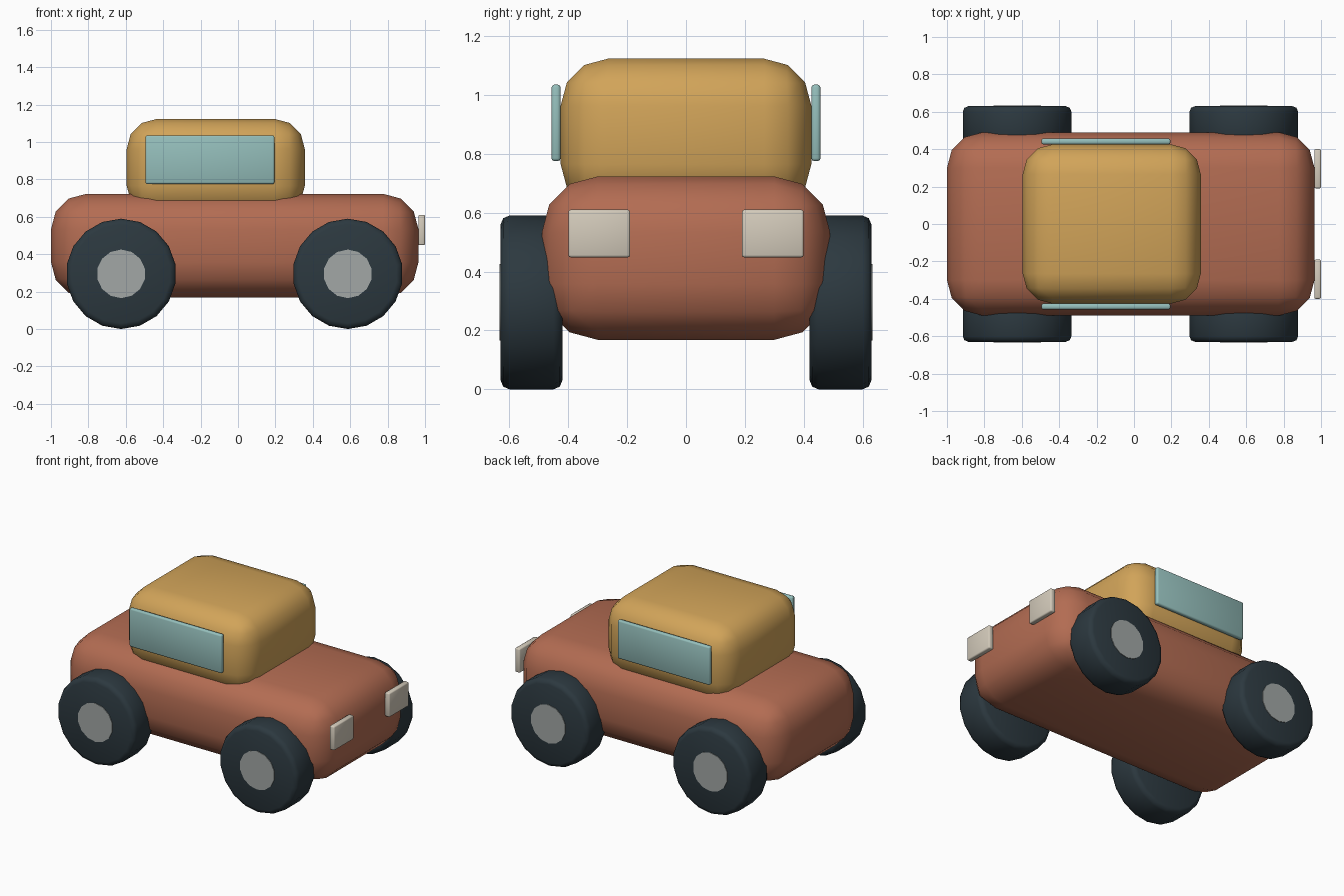
import bpy
from math import radians

if "Cube" in bpy.data.objects:
    bpy.data.objects.remove(bpy.data.objects["Cube"])


def material(name, rgb):
    m = bpy.data.materials.new(name)
    m.diffuse_color = (*rgb, 1)
    m.use_nodes = True
    m.node_tree.nodes["Principled BSDF"].inputs["Base Color"].default_value = m.diffuse_color
    return m


RED = material("red paint", (0.45, 0.15, 0.085))
OCHRE = material("ochre paint", (0.64, 0.37, 0.1))
GLASS = material("glass", (0.3, 0.52, 0.5))
CREAM = material("cream", (0.66, 0.6, 0.5))
RUBBER = material("rubber", (0.025, 0.04, 0.05))
METAL = material("hub metal", (0.36, 0.39, 0.38))


def finish(ob, name, mat, bevel, segments):
    ob.name = name
    ob.data.materials.append(mat)
    if bevel:
        mod = ob.modifiers.new("rounding", "BEVEL")
        mod.width = bevel
        mod.segments = segments
        mod.limit_method = "ANGLE"
        mod.angle_limit = radians(40)
        bpy.ops.object.modifier_apply(modifier=mod.name)
    bpy.ops.object.shade_smooth_by_angle(angle=radians(50))
    return ob


def box(name, lo, hi, mat, bevel, segments):
    bpy.ops.mesh.primitive_cube_add(
        size=1, location=[(a + b) / 2 for a, b in zip(lo, hi)])
    ob = bpy.context.object
    ob.scale = [b - a for a, b in zip(lo, hi)]
    bpy.ops.object.transform_apply(location=False, rotation=False, scale=True)
    return finish(ob, name, mat, bevel, segments)


def disc(name, x, y0, y1, z, radius, sides, mat, bevel=0, segments=1):
    bpy.ops.mesh.primitive_cylinder_add(
        vertices=sides, radius=radius, depth=abs(y1 - y0),
        location=(x, (y0 + y1) / 2, z), rotation=(radians(90), 0, 0))
    return finish(bpy.context.object, name, mat, bevel, segments)


# Rounded body and cabin
box("body", (-1, -0.49, 0.168), (0.965, 0.49, 0.723), RED, 0.19, 3)
box("cabin", (-0.595, -0.426, 0.605), (0.357, 0.426, 1.123), OCHRE, 0.16, 3)

for side, s in (("right", -1), ("left", 1)):
    # Side windows
    ys = sorted((s * 0.426, s * 0.457))
    box(f"{side}_window", (-0.495, ys[0], 0.775), (0.195, ys[1], 1.035),
        GLASS, 0.01, 2)

    # Headlights
    ys = sorted((s * 0.19, s * 0.4))
    box(f"{side}_headlight", (0.964, ys[0], 0.448), (1.0, ys[1], 0.61),
        CREAM, 0.008, 2)

    # Tyres and hubs
    for end, x in (("rear", -0.625), ("front", 0.587)):
        disc(f"{end}_{side}_tyre", x, s * 0.42, s * 0.63, 0.295, 0.295, 18,
             RUBBER, 0.03, 2)
        disc(f"{end}_{side}_hub", x, s * 0.55, s * 0.634, 0.295, 0.13, 14,
             METAL)
